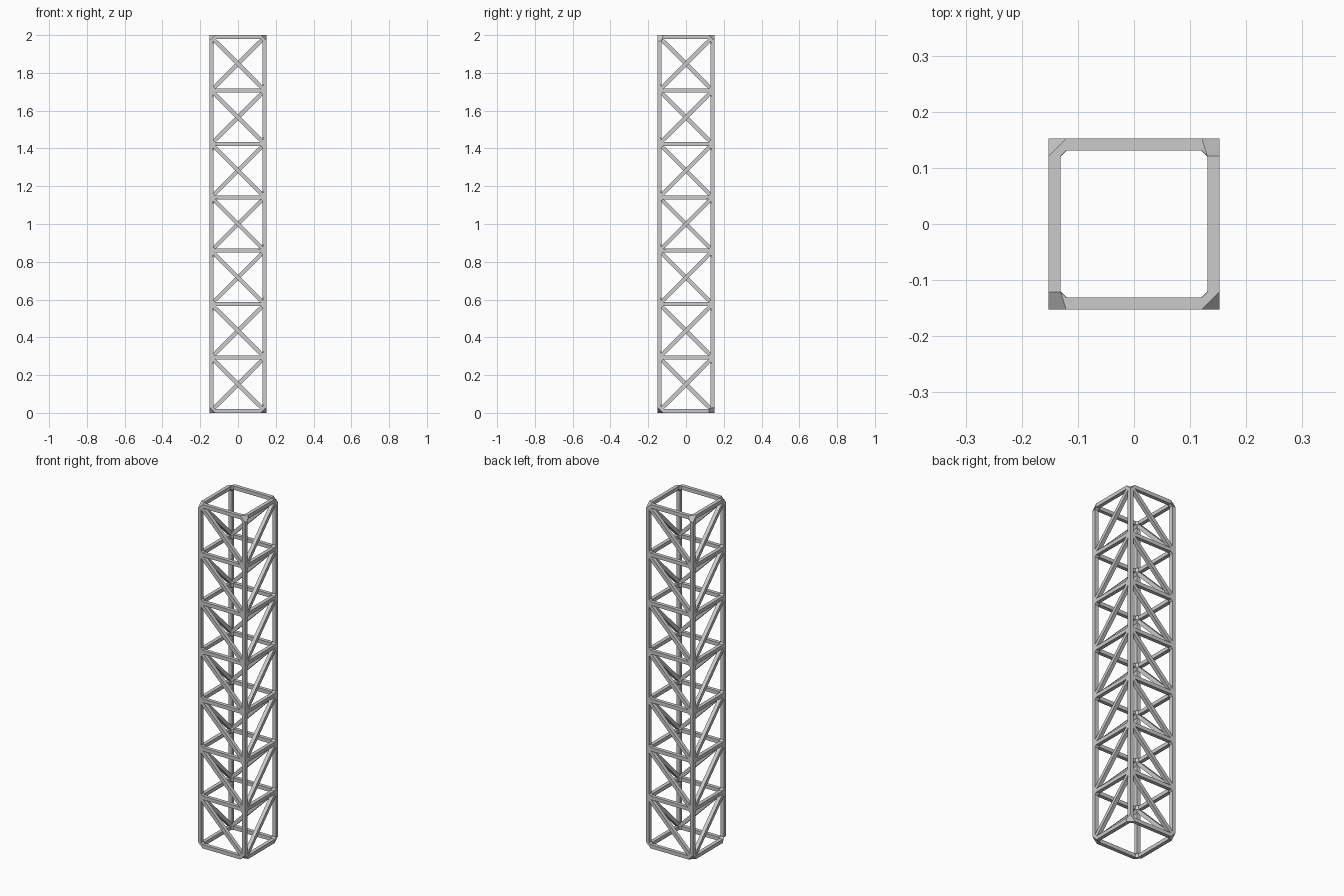
import bpy

if "Cube" in bpy.data.objects:
    bpy.data.objects.remove(bpy.data.objects["Cube"])

BAYS = 7
R = 0.0107                      # half bar thickness
H = (2 - 2 * R) / BAYS          # bay height
A = 0.152 - R                   # post centre offset

# Centreline lattice: four posts, rings of rails, one diagonal per face per bay
corners = [(A, -A), (A, A), (-A, A), (-A, -A)]
verts = [(x, y, R + i * H) for i in range(BAYS + 1) for x, y in corners]
edges = []
for i in range(BAYS + 1):
    for c in range(4):
        n = (c + 1) % 4
        edges.append((4 * i + c, 4 * i + n))                 # rail
        if i < BAYS:
            edges.append((4 * i + c, 4 * i + 4 + c))         # post
            low, high = (c, n) if c % 2 == 0 else (n, c)     # brace
            edges.append((4 * i + low, 4 * i + 4 + high))

me = bpy.data.meshes.new("lattice_truss")
me.from_pydata(verts, edges, [])
truss = bpy.data.objects.new("lattice_truss", me)
bpy.context.collection.objects.link(truss)
bpy.context.view_layer.objects.active = truss
truss.select_set(True)

# Square bars with faceted joints
skin = truss.modifiers.new("bars", 'SKIN')
skin.branch_smoothing = 0
for k, v in enumerate(me.skin_vertices[0].data):
    v.radius = (R, R)
    v.use_root = (k == 0)
